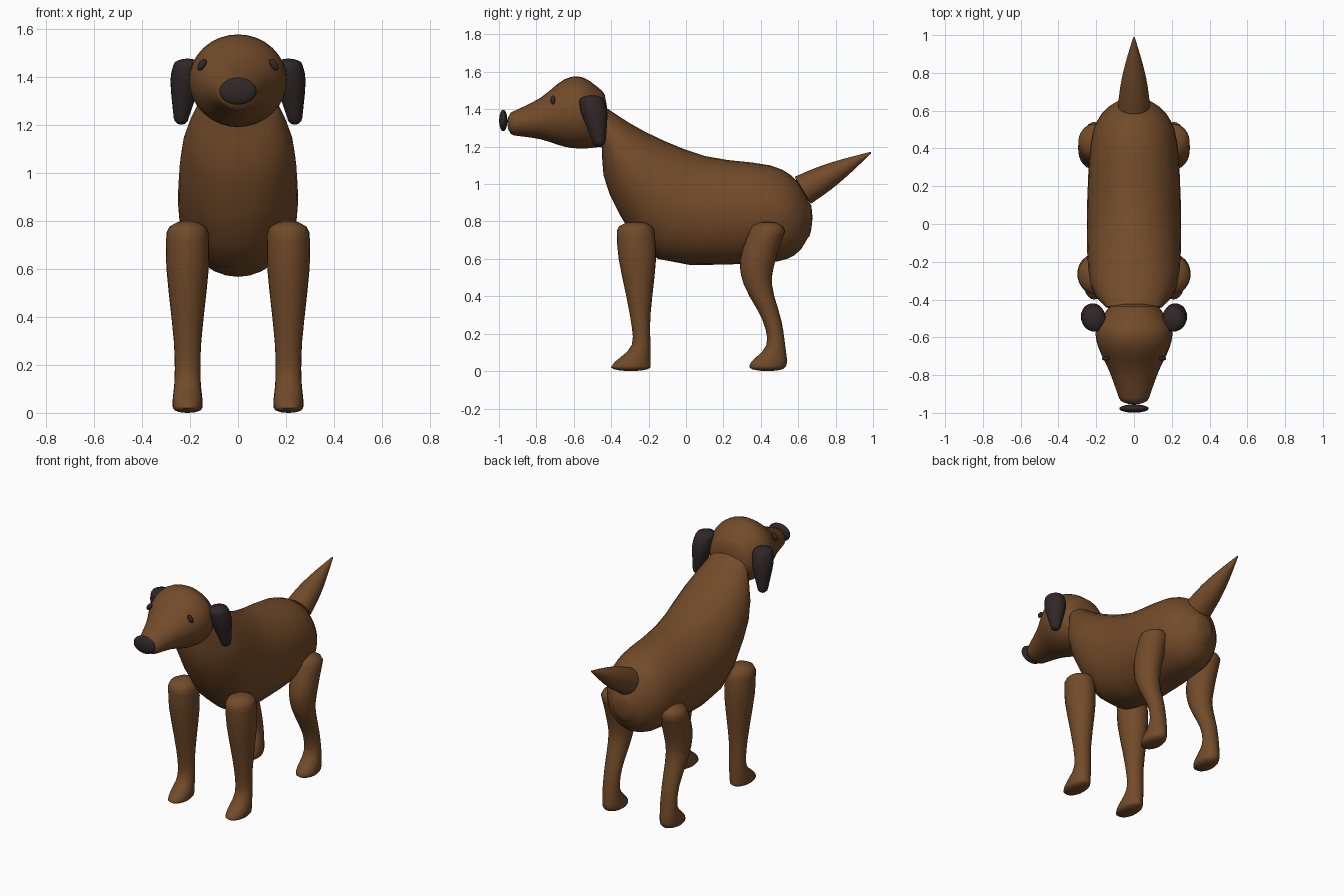
import bpy
import bmesh
from math import cos, sin, radians, tau
from mathutils import Vector, Matrix

cube = bpy.data.objects.get("Cube")
if cube:
    bpy.data.objects.remove(cube, do_unlink=True)


def material(name, *color):
    new_material = bpy.data.materials.new(name)
    new_material.use_nodes = True
    new_material.diffuse_color = (*color, 1)
    shader = new_material.node_tree.nodes["Principled BSDF"]
    shader.inputs["Base Color"].default_value = (*color, 1)
    return new_material


brown = material("brown fur", .17, .07, .022)
dark = material("dark brown", .03, .02, .021)


def finish(name, mesh, colour):
    """Turn a bmesh into a smooth shaded object."""
    bmesh.ops.recalc_face_normals(mesh, faces=mesh.faces)
    data = bpy.data.meshes.new(name)
    mesh.to_mesh(data)
    mesh.free()
    data.materials.append(colour)
    part = bpy.data.objects.new(name, data)
    bpy.context.collection.objects.link(part)
    bpy.ops.object.select_all(action="DESELECT")
    part.select_set(True)
    bpy.context.view_layer.objects.active = part
    bpy.ops.object.shade_smooth_by_angle(angle=radians(60))


def ring(first, second, width, x=0):
    """Ellipse spanning two side-profile points, given as (y, z)."""
    first, second = Vector(first), Vector(second)
    return Vector((x, *(first + second) / 2, width, *(first - second) / 2))


def smooth_rings(rings, steps=3):
    """Pass a smooth spline through the control rings."""
    padded = [rings[0], *rings, rings[-1]]
    result = []
    for before, start, end, after in zip(padded, padded[1:], padded[2:], padded[3:]):
        leave, arrive = (end - before) / 2, (after - start) / 2
        for step in range(steps):
            t = step / steps
            ease = t * t * (3 - 2 * t)
            result.append(start.lerp(end, ease) + leave * t * (1 - t) ** 2
                          - arrive * t * t * (1 - t))
    return result + [rings[-1]]


def dome(edge, inner, height):
    """Shrinking rings that round off an open end."""
    normal = Vector((edge[5], -edge[4])).normalized()
    if normal.dot(edge.yz - inner.yz) < 0:
        normal.negate()
    result = []
    for angle in map(radians, (30, 60, 85)):
        y, z = edge.yz + normal * height * sin(angle)
        width, half_y, half_z = (value * cos(angle) for value in edge[3:])
        result.append(Vector((edge[0], y, z, width, half_y, half_z)))
    return result


def loft(name, controls, colour, start_dome, end_dome, segments=24):
    """Skin the rings and close both rounded ends."""
    rings = smooth_rings(controls)
    rings = [*reversed(dome(rings[0], rings[1], start_dome)), *rings,
             *dome(rings[-1], rings[-2], end_dome)]
    mesh = bmesh.new()
    loops = []
    for x, y, z, width, half_y, half_z in rings:
        angles = (tau * index / segments for index in range(segments))
        loops.append([mesh.verts.new((x + width * sin(angle),
                                      y + half_y * cos(angle),
                                      z + half_z * cos(angle))) for angle in angles])
    for lower, upper in zip(loops, loops[1:]):
        for index in range(segments):
            previous = index - 1
            mesh.faces.new((lower[previous], lower[index], upper[index], upper[previous]))
    mesh.faces.new(loops[0])
    mesh.faces.new(loops[-1])
    finish(name, mesh, colour)


def ellipsoid(name, center, radii, tilt=0):
    mesh = bmesh.new()
    bmesh.ops.create_uvsphere(mesh, u_segments=20, v_segments=12, radius=1)
    turn = Matrix.Rotation(tilt, 4, "Y")
    place = Matrix.Translation(center) @ turn @ Matrix.Diagonal((*radii, 1))
    bmesh.ops.transform(mesh, matrix=place, verts=mesh.verts)
    finish(name, mesh, dark)


# Torso: back point, chest or belly point, half width
torso = [
    ring((-.43, 1.41), (-.45, 1.19), .15),
    ring((-.22, 1.28), (-.41, .95), .23),
    ring((.1, 1.15), (-.15, .6), .25),
    ring((.45, 1.1), (.4, .58), .23),
    ring((.59, 1.02), (.58, .62), .17),
    ring((.66, .9), (.65, .71), .08),
]
loft("torso", torso, brown, .01, .02, segments=32)

# Head: position from muzzle to skull, top, bottom, half width
head = [ring((y, top), (y, bottom), width) for y, top, bottom, width in (
    (-.92, 1.39, 1.26, .08),
    (-.78, 1.46, 1.24, .13),
    (-.65, 1.56, 1.2, .19),
    (-.55, 1.57, 1.19, .2),
    (-.45, 1.5, 1.2, .14),
)]
loft("head", head, brown, .035, .03, segments=32)
ellipsoid("nose", (0, -.977, 1.34), (.078, .022, .057))

# Tail: straight taper, tilted upward
tail = []
for t in (0, .3, .6, .95):
    center = Vector((.625, .967)).lerp(Vector((1, 1.175)), t)
    radius = .085 * (1 - t ** 1.5)
    across = Vector((-.5, .85)) * radius
    tail.append(ring(center + across, center - across, radius))
loft("tail", tail, brown, .005, .01)

# Leg outlines: height, front edge, back edge
front_leg = (
    (.75, -.37, -.17),
    (.6, -.36, -.16),
    (.3, -.3, -.19),
    (.14, -.29, -.19),
    (.05, -.38, -.19),
    (.02, -.4, -.19),
)
hind_leg = (
    (.75, .34, .53),
    (.6, .29, .48),
    (.46, .31, .46),
    (.27, .41, .51),
    (.14, .43, .53),
    (.05, .35, .54),
    (.02, .34, .53),
)
# Ear outline: height, front edge, back edge
ear = ((1.45, -.57, -.44), (1.38, -.56, -.42), (1.23, -.5, -.43))


def leg_width(z, depth):
    return min(.02 + .34 * depth, .06 + .05 * z)


# Mirrored parts
for label, side in (("left", 1), ("right", -1)):
    for position, outline in (("front", front_leg), ("hind", hind_leg)):
        leg = [ring((front, z), (back, z), leg_width(z, back - front), side * .21)
               for z, front, back in outline]
        loft(f"{label}_{position}_leg", leg, brown, .05, .02)
    flap = [ring((front, z), (back, z), .45 * (back - front),
                 side * (.21 + .12 * (1.45 - z)))
            for z, front, back in ear]
    loft(f"{label}_ear", flap, dark, .025, .03)
    ellipsoid(f"{label}_eye", (side * .15, -.712, 1.45), (.015, .012, .027),
              tilt=side * radians(-35))
